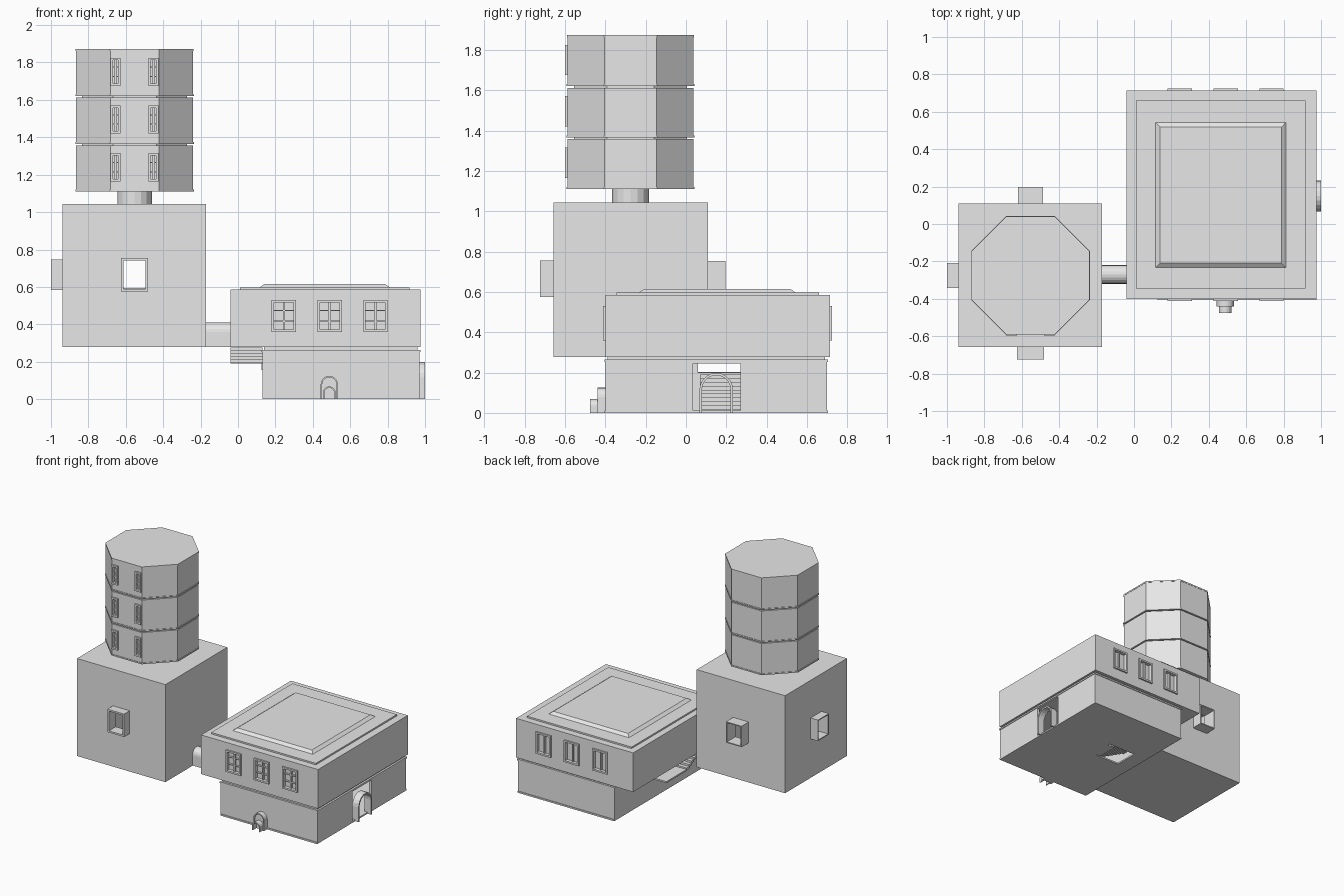
import bpy, bmesh, math
from mathutils import Vector

if "Cube" in bpy.data.objects:
    bpy.data.objects.remove(bpy.data.objects["Cube"])

plaster = bpy.data.materials.new("plaster_grey")
plaster.use_nodes = True
plaster.diffuse_color = (0.8, 0.8, 0.8, 1)
plaster.node_tree.nodes["Principled BSDF"].inputs["Base Color"].default_value = (0.8, 0.8, 0.8, 1)


def prism(name, outline, axis, lo, hi):
    """Extrude a 2D outline along an axis: x takes (y, z), y takes (x, z), z takes (x, y)."""
    place = {"x": lambda a, b: (lo, a, b), "y": lambda a, b: (a, lo, b), "z": lambda a, b: (a, b, lo)}[axis]
    bm = bmesh.new()
    face = bm.faces.new([bm.verts.new(place(a, b)) for a, b in outline])
    grown = bmesh.ops.extrude_face_region(bm, geom=[face])["geom"]
    shift = Vector([(hi - lo) * (axis == k) for k in "xyz"])
    bmesh.ops.translate(bm, verts=[v for v in grown if isinstance(v, bmesh.types.BMVert)], vec=shift)
    bmesh.ops.recalc_face_normals(bm, faces=bm.faces)
    mesh = bpy.data.meshes.new(name)
    bm.to_mesh(mesh)
    bm.free()
    mesh.materials.append(plaster)
    ob = bpy.data.objects.new(name, mesh)
    bpy.context.collection.objects.link(ob)
    return ob


def box(name, x, y, z):
    return prism(name, [(x[0], y[0]), (x[1], y[0]), (x[1], y[1]), (x[0], y[1])], "z", *z)


def cut(target, cutter):
    mod = target.modifiers.new("cut", "BOOLEAN")
    mod.operation, mod.solver, mod.object = "DIFFERENCE", "EXACT", cutter
    bpy.context.view_layer.update()
    with bpy.context.temp_override(object=target, active_object=target, selected_objects=[target]):
        bpy.ops.object.modifier_apply(modifier=mod.name)
    bpy.data.objects.remove(cutter)


def cut_box(target, x, y, z):
    cut(target, box("cutter", x, y, z))


def frame(name, centre, size, thick, axis, lo, hi):
    """Rectangular ring of four bars."""
    a, b = centre
    w, h = size[0] / 2, size[1] / 2
    for part, (l, r, d, u) in {"left": (-w, -w + thick, -h, h), "right": (w - thick, w, -h, h),
                               "bottom": (-w + thick, w - thick, -h, -h + thick),
                               "top": (-w + thick, w - thick, h - thick, h)}.items():
        prism(f"{name}_{part}", [(a + l, b + d), (a + r, b + d), (a + r, b + u), (a + l, b + u)], axis, lo, hi)


def arch_points(centre, half, height):
    spring = height - half
    arc = [(centre + half * math.cos(t * math.pi / 10), spring + half * math.sin(t * math.pi / 10))
           for t in range(11)]
    return [(centre + half, 0)] + arc + [(centre - half, 0)]


def arch(name, centre, half, height, thick, axis, lo, hi):
    ring = arch_points(centre, half, height) + arch_points(centre, half - thick, height - thick)[::-1]
    return prism(name, ring, axis, lo, hi)


def window(name, wall, x, z, size, surface, side, rows):
    """Recessed opening with a raised frame and glazing bars; side is the facing along y."""
    w, h = size[0] / 2, size[1] / 2
    ys = sorted((surface - side * 0.02, surface + side * 0.03))
    cut_box(wall, (x - w + 0.01, x + w - 0.01), ys, (z - h + 0.01, z + h - 0.01))
    lo, hi = sorted((surface - side * 0.005, surface + side * 0.012))
    frame(name + "_frame", (x, z), size, 0.013, "y", lo, hi)
    lo, hi = sorted((surface - side * 0.019, surface - side * 0.004))
    box(name + "_mullion", (x - 0.005, x + 0.005), (lo, hi), (z - h, z + h))
    for r in range(1, rows):
        zr = z - h + 2 * h * r / rows
        box(f"{name}_bar_{r}", (x - w, x + w), (lo, hi), (zr - 0.003, zr + 0.003))


# Lower hall: hollow shell with door, floor and landing openings
lower = box("lower_hall", (0.13, 0.97), (-0.40, 0.70), (0, 0.262))
cut_box(lower, (0.15, 0.95), (-0.38, 0.68), (0.012, 0.25))
cut_box(lower, (0.94, 1.02), (0.035, 0.27), (0.012, 0.245))
cut_box(lower, (0.25, 0.49), (0.11, 0.30), (-0.05, 0.03))
cut_box(lower, (0.10, 0.16), (0.06, 0.29), (0.20, 0.249))
box("plinth_front", (0.13, 0.97), (-0.405, -0.40), (0, 0.012))
box("plinth_back", (0.13, 0.97), (0.70, 0.705), (0, 0.012))
box("lower_cornice", (0.125, 0.975), (-0.405, 0.705), (0.252, 0.264))
box("shadow_gap", (0.14, 0.96), (-0.39, 0.69), (0.262, 0.285))

# Upper hall and stepped roof
upper = box("upper_hall", (-0.04, 0.975), (-0.40, 0.713), (0.278, 0.585))
box("roof_slab", (0.01, 0.917), (-0.345, 0.66), (0.58, 0.597))
roof = box("roof_cap", (0.113, 0.815), (-0.235, 0.545), (0.595, 0.615))
for v in roof.data.vertices:
    if v.co.z > 0.6:
        v.co.x += 0.027 if v.co.x < 0.4 else -0.027
        v.co.y += 0.027 if v.co.y < 0.1 else -0.027
for i, x in enumerate((0.245, 0.49, 0.735)):
    window(f"hall_front_window_{i}", upper, x, 0.445, (0.13, 0.17), -0.40, -1, 3)
    window(f"hall_back_window_{i}", upper, x, 0.445, (0.13, 0.17), 0.713, 1, 1)

# Side doorway
arch("side_door_arch", 0.15, 0.083, 0.198, 0.012, "x", 0.945, 1.0)

# Front porch: two nested arches with a door leaf
arch("porch_arch", 0.488, 0.046, 0.125, 0.008, "y", -0.44, -0.39)
arch("porch_entry", 0.488, 0.034, 0.068, 0.008, "y", -0.475, -0.42)
prism("porch_door", arch_points(0.488, 0.042, 0.12), "y", -0.43, -0.40)

# Stair: inner flight, landing under the overhang, then the return flight
for i in range(10):
    x = 0.50 - 0.037 * i
    box(f"inner_step_{i}", (x - 0.042, x), (0.07, 0.28), (max(0, 0.019 * i - 0.014), 0.019 * (i + 1)))
box("stair_landing", (-0.04, 0.13), (0.05, 0.30), (0.19, 0.202))
for i in range(5):
    y = 0.05 - 0.03 * i
    box(f"return_step_{i}", (-0.04, 0.13), (y - 0.034, y), (0.195 + 0.016 * i, 0.213 + 0.016 * i))

# Vaulted link between hall and cube
link = arch("link_passage", -0.27, 0.05, 0.13, 0.008, "x", -0.18, -0.03)
link.location.z = 0.28
box("link_floor", (-0.18, -0.03), (-0.32, -0.22), (0.28, 0.29))

# Hollow cube with three window openings
cx, cy, cz = -0.553, -0.275, 0.665
cube = box("cube_house", (-0.937, -0.17), (-0.657, 0.11), (0.278, 1.043))
cut_box(cube, (-0.915, -0.192), (-0.635, 0.088), (0.30, 1.02))
cut_box(cube, (cx - 0.06, cx + 0.06), (-0.8, 0.3), (cz - 0.08, cz + 0.08))
cut_box(cube, (-1.1, -0.85), (cy - 0.06, cy + 0.06), (cz - 0.08, cz + 0.08))
frame("cube_front_frame", (cx, cz), (0.145, 0.18), 0.013, "y", -0.725, -0.64)
frame("cube_back_frame", (cx, cz + 0.005), (0.135, 0.165), 0.008, "y", 0.09, 0.197)
frame("cube_side_frame", (cy, cz), (0.135, 0.165), 0.008, "x", -1.0, -0.92)

# Round neck under the tower
neck = [(cx + 0.092 * math.cos(t * math.pi / 8), cy + 0.092 * math.sin(t * math.pi / 8)) for t in range(16)]
prism("tower_neck", neck, "z", 1.03, 1.12)


# Octagonal tower: three storeys around a narrower core
def octagon(radius):
    s = radius * math.tan(math.pi / 8)
    return [(cx + a, cy + b) for a, b in ((s, radius), (-s, radius), (-radius, s), (-radius, -s),
                                          (-s, -radius), (s, -radius), (radius, -s), (radius, s))]


prism("tower_core", octagon(0.28), "z", 1.115, 1.86)
for i in range(3):
    base = 1.11 + 0.255 * i
    storey = prism(f"tower_storey_{i}", octagon(0.313), "z", base, base + 0.247)
    prism(f"tower_band_{i}", octagon(0.317), "z", base, base + 0.01)
    for side, x in (("right", -0.655), ("left", -0.452)):
        window(f"tower_{side}_window_{i}", storey, x, base + 0.13, (0.055, 0.15), cy - 0.313, -1, 3)
prism("tower_roof", octagon(0.315), "z", 1.862, 1.873)
